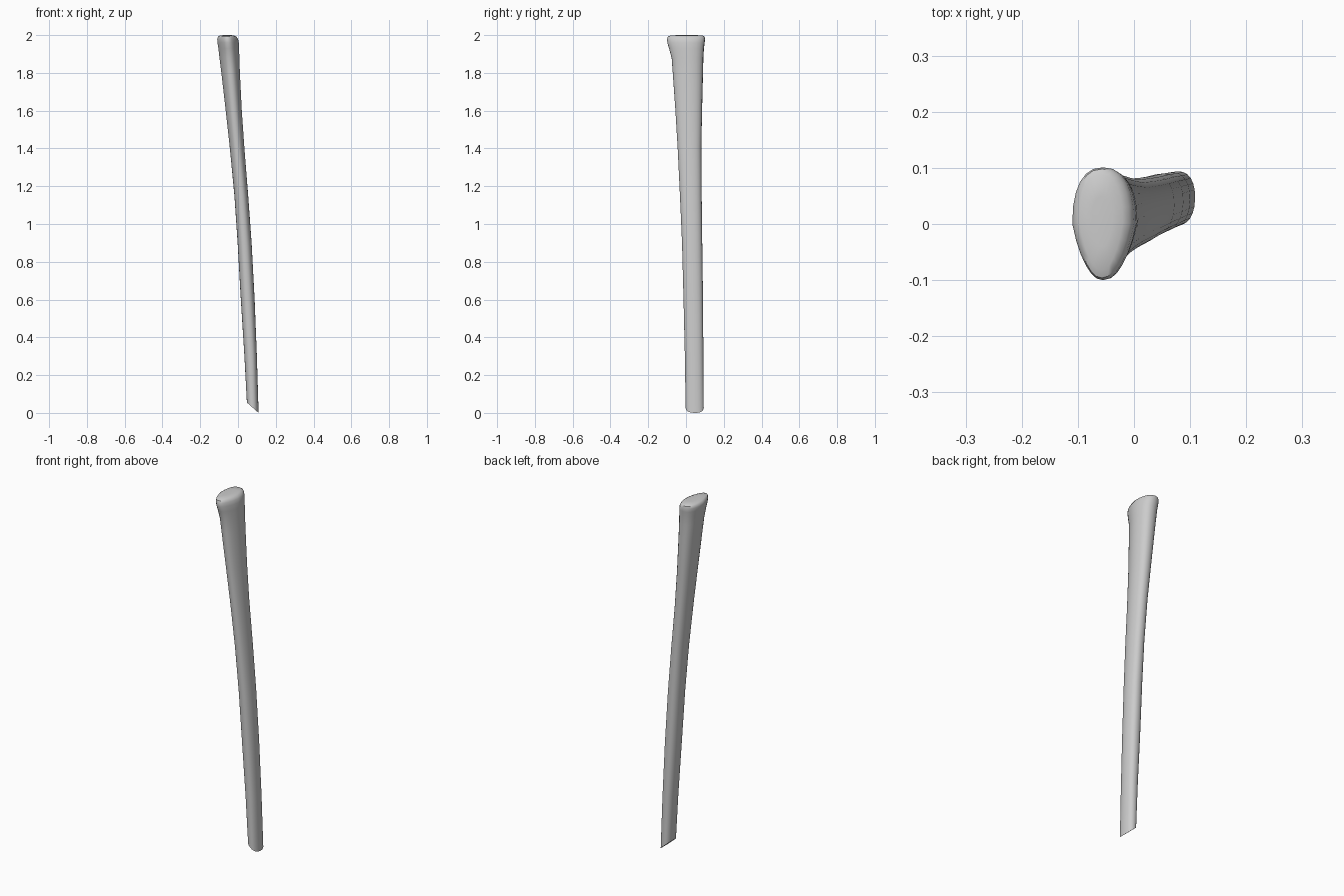
import bpy, bmesh, math

if "Cube" in bpy.data.objects:
    bpy.data.objects.remove(bpy.data.objects["Cube"])

SIDES = 24
# stations along the handle: z, x min, x max, y min, y max, front taper
STATIONS = [
    (0.00, 0.047, 0.109, -0.002, 0.094, 0.05),
    (0.30, 0.034, 0.100, -0.006, 0.092, 0.05),
    (0.60, 0.015, 0.088, -0.013, 0.090, 0.08),
    (0.90, -0.002, 0.072, -0.021, 0.086, 0.10),
    (1.15, -0.019, 0.054, -0.032, 0.083, 0.13),
    (1.40, -0.043, 0.034, -0.044, 0.081, 0.17),
    (1.60, -0.065, 0.020, -0.056, 0.085, 0.20),
    (1.80, -0.088, 0.010, -0.070, 0.090, 0.25),
    (1.88, -0.098, 0.007, -0.076, 0.092, 0.28),
    (1.93, -0.104, 0.006, -0.090, 0.095, 0.32),
    (1.96, -0.109, 0.004, -0.099, 0.099, 0.34),
    (1.98, -0.110, 0.000, -0.100, 0.101, 0.34),
    (1.992, -0.106, -0.008, -0.096, 0.098, 0.34),
    (1.998, -0.097, -0.020, -0.082, 0.088, 0.34),
    (2.00, -0.075, -0.038, -0.040, 0.050, 0.30),
]


def spow(v, p):
    return math.copysign(abs(v) ** p, v)


def section(bm, z, x0, x1, y0, y1, taper, slant=False):
    """Egg-shaped ring, narrower towards the front (-y)."""
    cx, cy = (x0 + x1) / 2, (y0 + y1) / 2
    ring = []
    for i in range(SIDES):
        a = 2 * math.pi * i / SIDES
        u, v = spow(math.cos(a), 0.85), spow(math.sin(a), 0.85)
        x = cx + u * (x1 - x0) / 2 * (1 + taper * min(v, 0))
        y = cy + v * (y1 - y0) / 2
        # the lower end is cut at an angle
        zz = 0.055 * (x1 - x) / (x1 - x0) if slant else z
        ring.append(bm.verts.new((x, y, zz)))
    return ring


# tapered, gently curved handle
bm = bmesh.new()
rings = [section(bm, *s, slant=(i == 0)) for i, s in enumerate(STATIONS)]
for a, b in zip(rings, rings[1:]):
    for i in range(SIDES):
        j = (i + 1) % SIDES
        bm.faces.new((a[i], a[j], b[j], b[i]))
bm.faces.new(rings[0][::-1])
bm.faces.new(rings[-1])
bmesh.ops.recalc_face_normals(bm, faces=bm.faces)

mesh = bpy.data.meshes.new("handle")
bm.to_mesh(mesh)
bm.free()
handle = bpy.data.objects.new("handle", mesh)
bpy.context.collection.objects.link(handle)
bpy.context.view_layer.objects.active = handle
handle.select_set(True)
bpy.ops.object.shade_smooth_by_angle(angle=math.radians(40))
